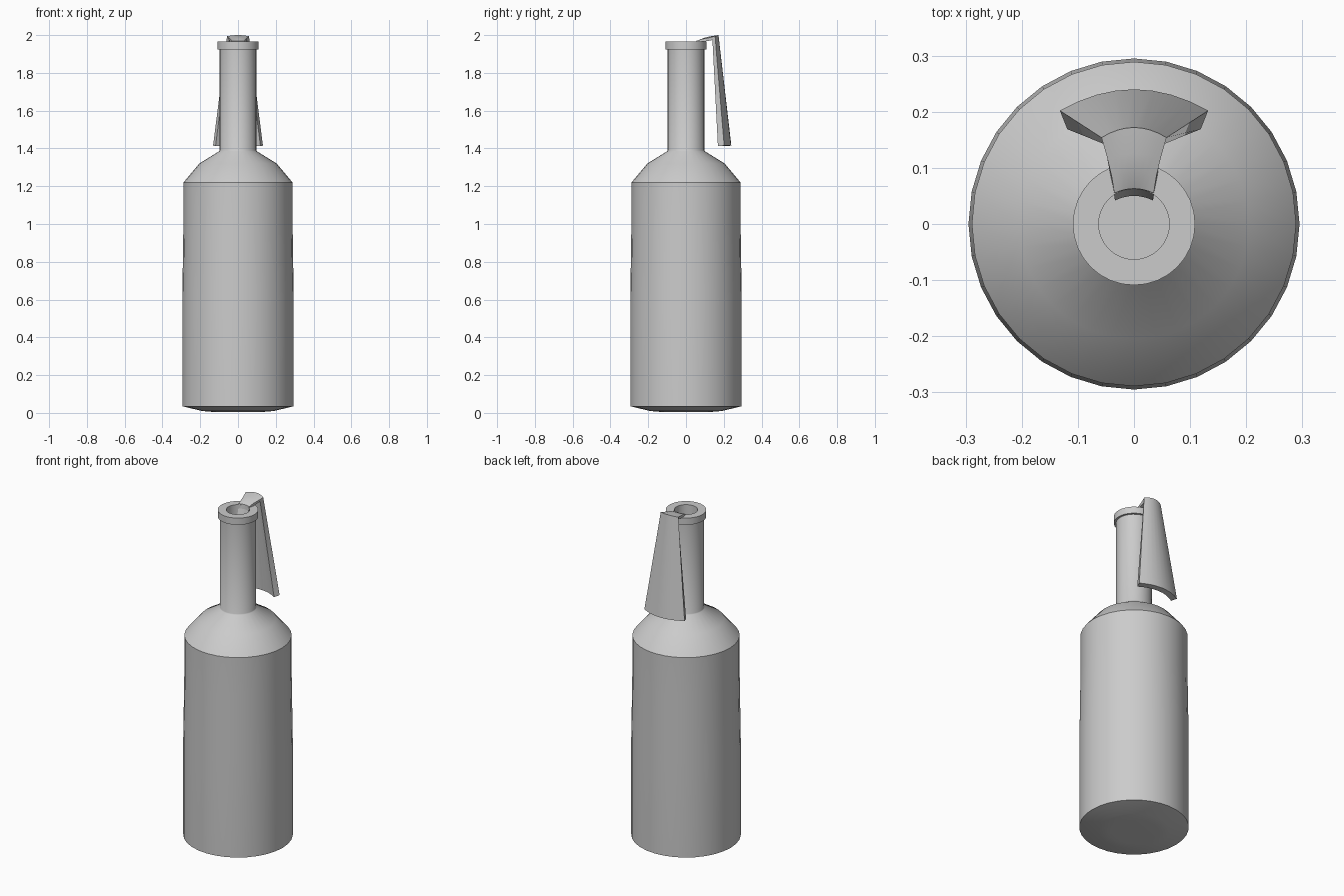
import bpy, bmesh, math

if "Cube" in bpy.data.objects:
    bpy.data.objects.remove(bpy.data.objects["Cube"])


def make_object(name, bm, angle):
    bmesh.ops.recalc_face_normals(bm, faces=bm.faces)
    me = bpy.data.meshes.new(name)
    bm.to_mesh(me)
    bm.free()
    ob = bpy.data.objects.new(name, me)
    bpy.context.collection.objects.link(ob)
    bpy.ops.object.select_all(action='DESELECT')
    ob.select_set(True)
    bpy.context.view_layer.objects.active = ob
    bpy.ops.object.shade_smooth_by_angle(angle=math.radians(angle))
    return ob


def lathe(name, profile, sides=32):
    bm = bmesh.new()
    rings = []
    for r, z in profile:
        if r == 0:
            rings.append([bm.verts.new((0, 0, z))] * sides)
        else:
            rings.append([bm.verts.new((r * math.cos(a), r * math.sin(a), z))
                          for a in (2 * math.pi * i / sides for i in range(sides))])
    for lo, hi in zip(rings, rings[1:]):
        for i in range(sides):
            j = (i + 1) % sides
            bm.faces.new(dict.fromkeys((lo[i], lo[j], hi[j], hi[i])))
    return make_object(name, bm, 35)


# Bottle: rounded base, body, shoulder, neck, lip and hollow mouth
lathe("bottle", [
    (0, 0.012), (0.13, 0.005), (0.19, 0.01), (0.295, 0.035),
    (0.295, 0.6), (0.289, 1.0), (0.289, 1.22), (0.205, 1.32), (0.1, 1.385),
    (0.097, 1.39), (0.097, 1.925), (0.109, 1.925), (0.109, 1.965),
    (0.063, 1.965), (0.063, 1.88), (0, 1.88)])

# Cloth strip: each section is outer (half width, y, z) then inner, then bow in y and z
sections = [
    ((0.034, 0.058, 1.90), (0.034, 0.050, 1.90), 0.008, 0.0),
    ((0.035, 0.063, 1.970), (0.036, 0.064, 1.955), 0.008, 0.0),
    ((0.040, 0.090, 1.984), (0.042, 0.092, 1.970), 0.004, 0.005),
    ((0.048, 0.125, 1.993), (0.046, 0.128, 1.978), 0.006, 0.008),
    ((0.058, 0.172, 2.000), (0.047, 0.158, 1.980), 0.018, 0.006),
    ((0.132, 0.240, 1.415), (0.119, 0.207, 1.412), 0.038, 0.0)]
STEPS = 8
bm = bmesh.new()
loops = []
for outer, inner, sy, sz in sections:
    loop = []
    for (w, y, z), sign in ((outer, 1), (inner, -1)):
        for k in range(STEPS + 1):
            u = sign * (2 * k / STEPS - 1)
            loop.append(bm.verts.new((w * u, y - sy * u * u, z - sz * u * u)))
    loops.append(loop)
n = len(loops[0])
for a, b in zip(loops, loops[1:]):
    for i in range(n):
        j = (i + 1) % n
        bm.faces.new((a[i], a[j], b[j], b[i]))
for loop in (loops[0], loops[-1]):
    for k in range(STEPS):
        bm.faces.new((loop[k], loop[k + 1], loop[n - 2 - k], loop[n - 1 - k]))
make_object("cloth_strip", bm, 40)
